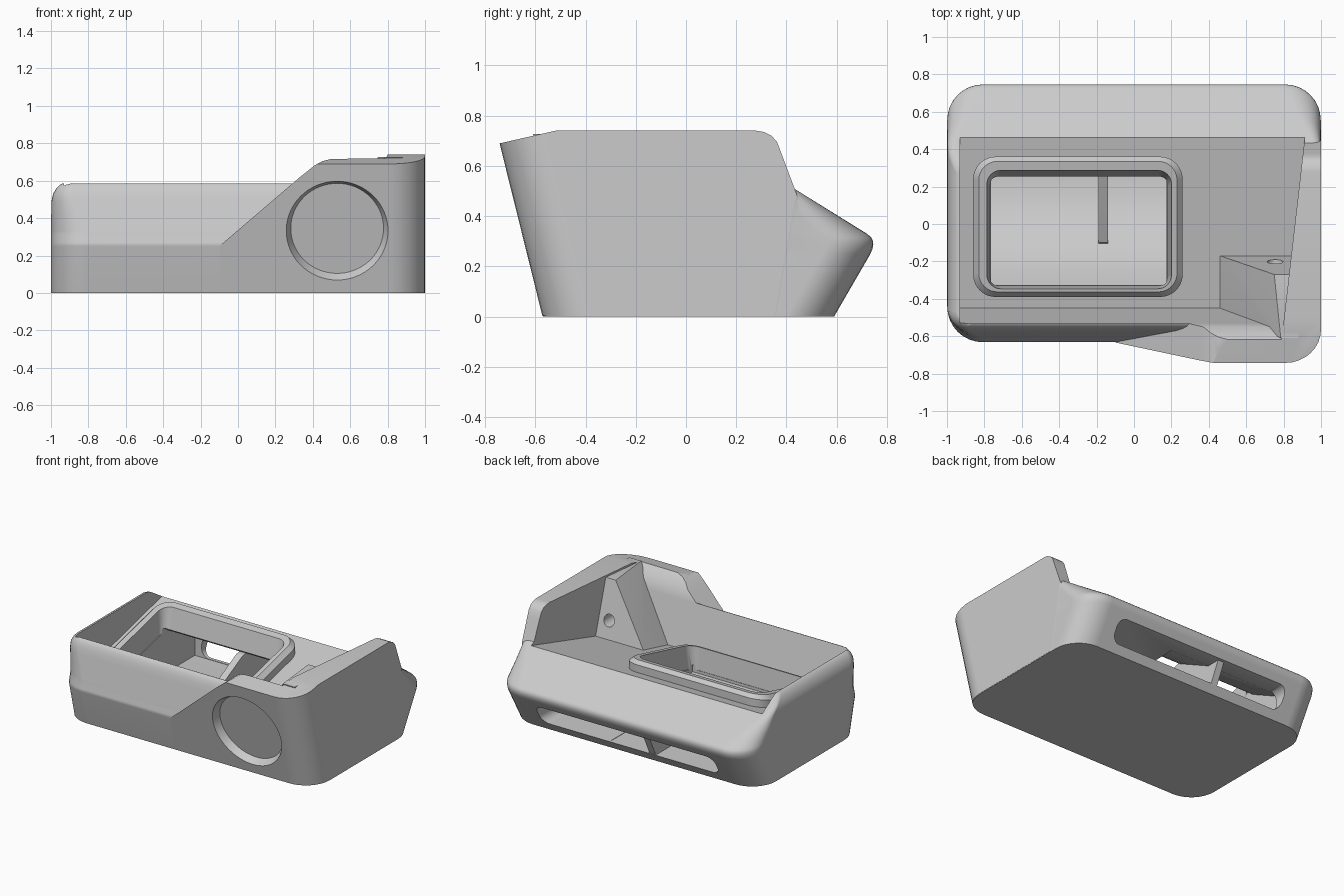
import bpy, bmesh
from math import cos, sin, pi, radians
from mathutils import Vector, Matrix

cube = bpy.data.objects.get("Cube")
if cube:
    bpy.data.objects.remove(cube)

grey = bpy.data.materials.new("plain grey")
grey.use_nodes = True
grey.diffuse_color = (0.6, 0.6, 0.6, 1)
for node in grey.node_tree.nodes:
    if node.type == 'BSDF_PRINCIPLED':
        node.inputs["Base Color"].default_value = (0.6, 0.6, 0.6, 1)

TILT = 0.242          # slope of the inner deck
LEAN = 0.248          # outward lean of the front
deck = lambda y: 0.27 + TILT * (y + 0.45)


def finish(bm, name):
    bmesh.ops.recalc_face_normals(bm, faces=bm.faces)
    mesh = bpy.data.meshes.new(name)
    bm.to_mesh(mesh)
    bm.free()
    mesh.materials.append(grey)
    ob = bpy.data.objects.new(name, mesh)
    bpy.context.scene.collection.objects.link(ob)
    return ob


def loft(name, levels, place=lambda x, y, z: (x, y, z), n=9):
    """Stack of rounded rectangles: (height, x0, x1, y0, y1, front radius, back radius)."""
    bm = bmesh.new()
    rings = []
    for z, x0, x1, y0, y1, rf, rb in levels:
        ring = []
        corners = [(x1 - rb, y1 - rb, rb), (x0 + rb, y1 - rb, rb),
                   (x0 + rf, y0 + rf, rf), (x1 - rf, y0 + rf, rf)]
        for q, (cx, cy, r) in enumerate(corners):
            for k in range(n):
                a = (q + k / (n - 1)) * pi / 2
                ring.append(bm.verts.new(place(cx + r * cos(a), cy + r * sin(a), z)))
        rings.append(ring)
    count = 4 * n
    for lo, hi in zip(rings, rings[1:]):
        for i in range(count):
            j = (i + 1) % count
            bm.faces.new((lo[i], lo[j], hi[j], hi[i]))
    bm.faces.new(rings[0][::-1])
    bm.faces.new(rings[-1])
    return finish(bm, name)


def prism(name, points, lo, hi, axis):
    """Extrude a yz profile along x, or an xz profile along y."""
    bm = bmesh.new()
    put = (lambda p, a: (a, p[0], p[1])) if axis == 'x' else (lambda p, a: (p[0], a, p[1]))
    ends = [[bm.verts.new(put(p, a)) for p in points] for a in (lo, hi)]
    for i in range(len(points)):
        j = (i + 1) % len(points)
        bm.faces.new((ends[0][i], ends[0][j], ends[1][j], ends[1][i]))
    bm.faces.new(ends[0][::-1])
    bm.faces.new(ends[1])
    return finish(bm, name)


def cone(name, centre, direction, r1, r2, depth):
    bm = bmesh.new()
    turn = Vector(direction).to_track_quat('Z', 'Y').to_matrix().to_4x4()
    bmesh.ops.create_cone(bm, cap_ends=True, segments=64, radius1=r1, radius2=r2,
                          depth=depth, matrix=Matrix.Translation(centre) @ turn)
    return finish(bm, name)


def activate(ob):
    bpy.ops.object.select_all(action='DESELECT')
    ob.select_set(True)
    bpy.context.view_layer.objects.active = ob


def combine(target, other, operation):
    other.hide_render = True
    mod = target.modifiers.new("combine", 'BOOLEAN')
    mod.operation, mod.solver, mod.object = operation, 'EXACT', other
    activate(target)
    bpy.ops.object.modifier_apply(modifier=mod.name)
    bpy.data.objects.remove(other)


# Low tray with the sloping back: height, front y, back y, front and back radius, inset
shape = [(0, -.57, .59, .19, .19, 0), (.25, -.632, .735, .19, .19, 0),
         (.27, -.627, .743, .19, .19, 0), (.285, -.624, .746, .19, .19, 0),
         (.3, -.62, .745, .19, .19, 0), (.315, -.617, .738, .19, .19, 0),
         (.33, -.614, .72, .19, .19, 0), (.42, -.594, .575, .16, .12, 0),
         (.49, -.579, .462, .13, .05, .001), (.53, -.57, .398, .11, .04, .01),
         (.56, -.558, .35, .09, .04, .028), (.578, -.546, .32, .08, .04, .045),
         (.585, -.535, .3, .07, .04, .06)]
EDGE = 0.9985
case_body = loft("case_body", [(z, i - EDGE, EDGE - i, f, b, rf, rb)
                               for z, f, b, rf, rb, i in shape])

# Tall corner: leaning block trimmed by its front and side outlines
tall = loft("tall_corner", [(z, -1, 1, -.5715 - LEAN * z, .38 + .175 * z, .19, .03)
                            for z in (.003, .8)])
front_outline = [(-.1, -.1), (-.1, .25), (.33, .618), (.37, .65), (.41, .682), (.45, .704),
                 (.5, .717), (.74, .718), (.765, .738), (.765, .9), (1.2, .9), (1.2, -.1)]
side_outline = [(-.9, -.1), (-.9, .654), (-.52, .74), (.28, .74), (.31, .735), (.34, .72),
                (.362, .697), (.38, .65), (.455, .45), (.455, -.1)]
combine(tall, prism("front_trim", front_outline, -1.2, 1.2, 'y'), 'INTERSECT')
combine(tall, prism("side_trim", side_outline, -1.3, 1.3, 'x'), 'INTERSECT')
combine(case_body, tall, 'UNION')

# Open pocket above the tilted deck, its right wall splayed
pocket = prism("pocket", [(-.45, .27), (-.53, .58), (-.55, .65), (-.62, .72), (-.62, 1),
                          (.47, 1), (.47, deck(.47))], -.93, .9, 'x')
for v in pocket.data.vertices:
    if v.co.x > 0:
        v.co.x = .86 + .115 * v.co.y
combine(case_body, pocket, 'DIFFERENCE')

# Wedge housing beside the tall wall
bm = bmesh.new()
low = [(.46, -.17), (.46, -.46), (.88, -.17), (.88, -.46)]
high = [(.75, -.27), (.785, -.61), (.88, -.27), (.88, -.61)]
points = [(x, y, deck(y)) for x, y in low] + [(x, y, .2) for x, y in low]
points += [(x, y, .727) for x, y in high]
for p in points:
    bm.verts.new(p)
bmesh.ops.convex_hull(bm, input=bm.verts)
bmesh.ops.dissolve_limit(bm, angle_limit=radians(1), verts=bm.verts, edges=bm.edges)
combine(case_body, finish(bm, "wedge_housing"), 'UNION')
combine(case_body, cone("cable_hole", (.755, -.2, .46), (0, 1, 0), .042, .042, .2), 'DIFFERENCE')

# Raised rim and the opening through it, both parallel to the deck
on_deck = lambda x, y, z: (x, y, z + deck(y))
combine(case_body, loft("rim", [(-.03, -.86, .26, -.39, .36, .12, .12),
                                (.055, -.86, .26, -.39, .36, .12, .12),
                                (.085, -.83, .23, -.363, .335, .1, .1)], on_deck), 'UNION')
combine(case_body, loft("opening", [(-.08, -.77, .18, -.33, .25, .05, .05),
                                    (.12, -.79, .205, -.35, .295, .08, .08)],
                        on_deck), 'DIFFERENCE')

# Curved chute below the opening, and the wide slot in the back
chute = [(-.325, .2), (-.25, .195), (-.18, .18), (-.1, .152), (-.02, .115), (.06, .083),
         (.15, .063), (.25, .055), (.6, .055), (.6, .2), (.3, .35), (.245, deck(.25) - .05),
         (-.325, deck(-.325) - .05)]
combine(case_body, prism("chute", chute, -.765, .175, 'x'), 'DIFFERENCE')
combine(case_body, loft("slot", [(.3, -.7, .7, .058, .2, .06, .06),
                                 (.9, -.72, .72, .058, .21, .06, .06)],
                        lambda x, y, z: (x, z, y)), 'DIFFERENCE')

# Shallow round recess in the front
combine(case_body, cone("round_recess", (.53, -.654, .333), (0, 1, LEAN),
                        .296, .248, .1), 'DIFFERENCE')

# Rib dividing the chute and slot
rib = prism("slot_rib", [(-.12, .1), (-.1, .17), (.25, .35), (.3, .36), (.66, .24),
                         (.69, .21), (.61, .045), (0, .045)], -.19, -.14, 'x')

for ob in (case_body, rib):
    activate(ob)
    bpy.ops.object.shade_smooth_by_angle(angle=radians(30))
    weighted = ob.modifiers.new("weighted_normals", 'WEIGHTED_NORMAL')
    weighted.keep_sharp = True
